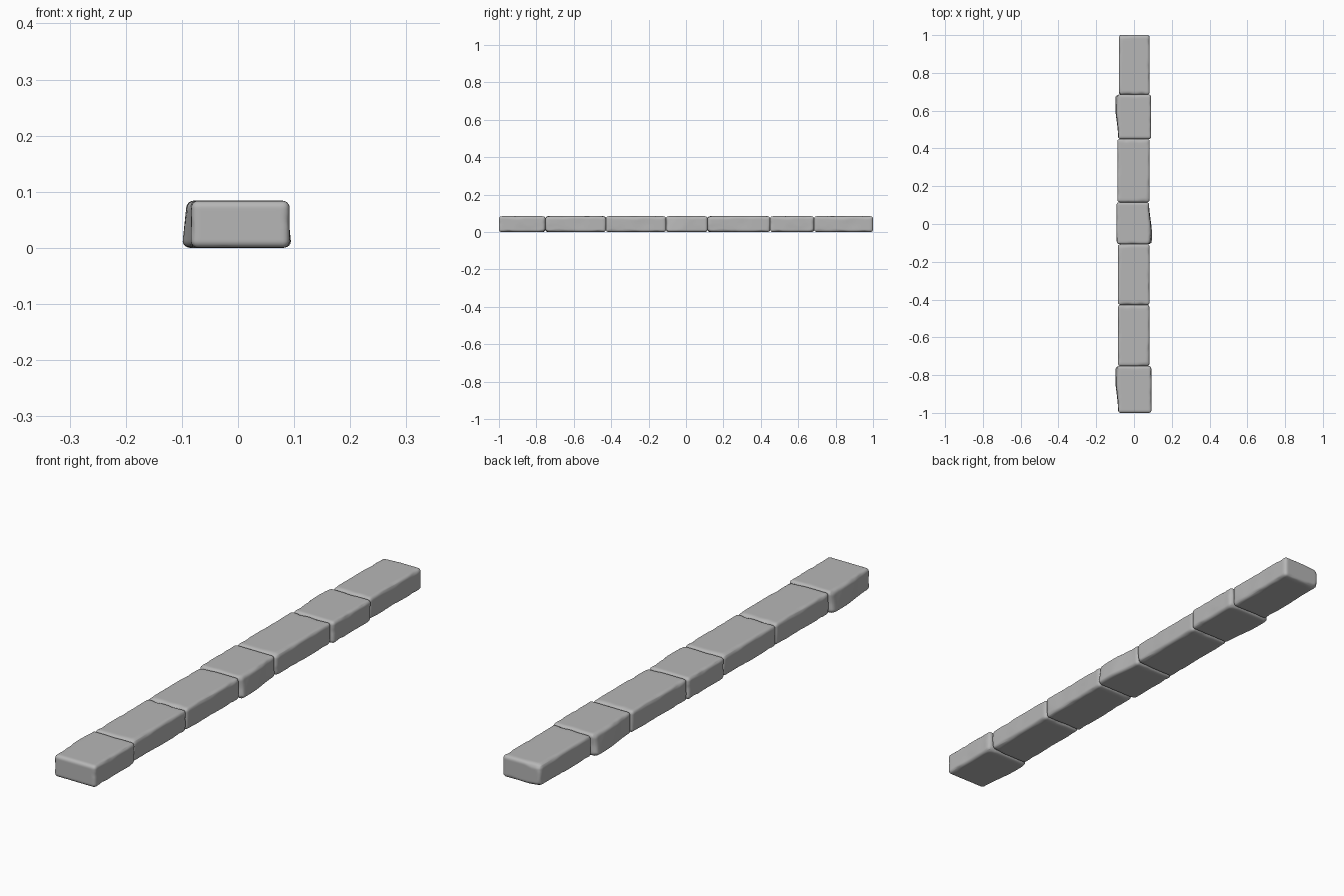
import bpy, bmesh, math
from mathutils import Vector, noise

if "Cube" in bpy.data.objects:
    bpy.data.objects.remove(bpy.data.objects["Cube"], do_unlink=True)

stone = bpy.data.materials.new("grey_stone")
stone.use_nodes = True
GREY = (0.47, 0.47, 0.47, 1)
stone.diffuse_color = GREY
stone.node_tree.nodes["Principled BSDF"].inputs["Base Color"].default_value = GREY

HEIGHT = 0.084


def worn_point(co, half, short):
    """Map a unit-cube surface point to a rounded block with chipped edges."""
    # pack the grid lines toward the edges
    p = Vector([h * (0.35 * c + 0.65 * math.sin(c * math.pi / 2)) for c, h in zip(co, half)])
    seed = Vector((5.0, 2.0, 7.0)) if short else Vector((1.0, 9.0, 3.0))
    chip = noise.noise(p * 22 + seed)
    radius = 0.013 + 0.012 * max(0, chip)
    core = Vector([max(-h + radius, min(h - radius, c)) for c, h in zip(p, half)])
    out = p - core
    if out.length > 0:
        # flat sides keep their depth, edges and corners become round
        p = core + out.normalized() * min(radius, out.length)
    # gentle hand-cut unevenness on the side faces
    wobble = noise.noise(p * 14 + seed * 2)
    p.x -= math.copysign(0.003, p.x) * max(0, wobble) * abs(p.x) / half[0]
    # short stones swell on one side, most of all low down and toward one end
    if short and p.x < 0:
        t = max(0, min(1, (p.y / half[1] + 0.9) / 1.2))
        swell = t * t * (3 - 2 * t)
        p.x *= 1 + swell * (0.13 - 0.05 * p.z / half[2])
    return p


def make_stone(name, y0, y1, x0, x1, short=False, turned=False):
    bm = bmesh.new()
    bmesh.ops.create_cube(bm, size=2)
    bmesh.ops.subdivide_edges(bm, edges=bm.edges[:], cuts=23, use_grid_fill=True)
    half = ((x1 - x0) / 2, (y1 - y0) / 2, HEIGHT / 2)
    for v in bm.verts:
        v.co = worn_point(v.co, half, short)
    mesh = bpy.data.meshes.new(name)
    bm.to_mesh(mesh)
    bm.free()
    mesh.materials.append(stone)
    for f in mesh.polygons:
        f.use_smooth = True
    ob = bpy.data.objects.new(name, mesh)
    ob.location = ((x0 + x1) / 2, (y0 + y1) / 2, HEIGHT / 2)
    if turned:
        ob.rotation_euler.z = math.pi
    bpy.context.collection.objects.link(ob)


# Row of stones from front to back, long and short mixed
make_stone("short_stone_front", -1.0, -0.752, -0.084, 0.092, short=True)
make_stone("long_stone_1", -0.752, -0.428, -0.085, 0.082)
make_stone("long_stone_2", -0.428, -0.107, -0.085, 0.083, turned=True)
make_stone("short_stone_middle", -0.107, 0.115, -0.092, 0.08, short=True, turned=True)
make_stone("long_stone_3", 0.115, 0.45, -0.088, 0.083)
make_stone("short_stone_back", 0.45, 0.685, -0.084, 0.091, short=True)
make_stone("long_stone_back", 0.685, 1.0, -0.08, 0.083, turned=True)
